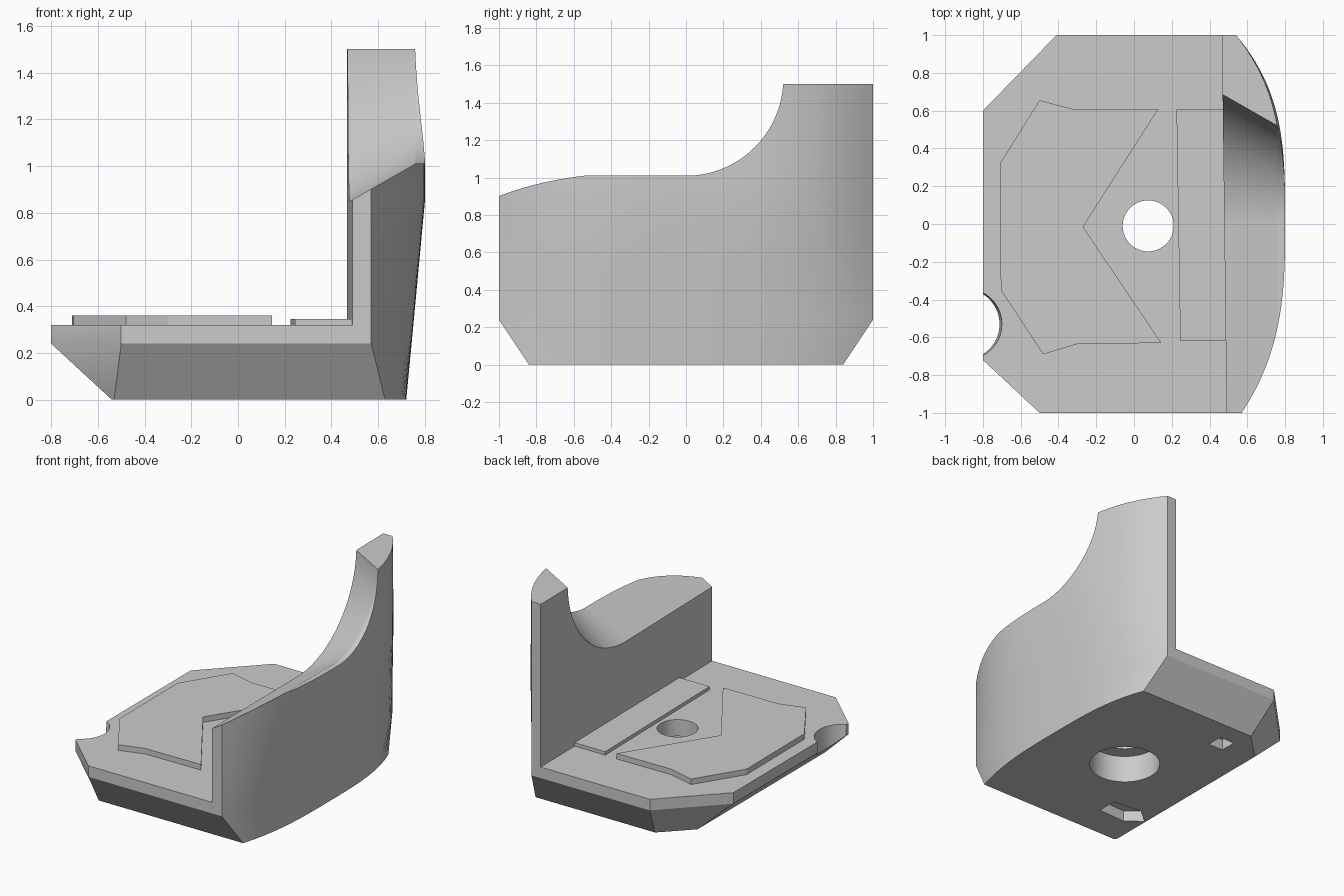
import bpy
import bmesh
import math
from mathutils import Vector

cube = bpy.data.objects.get("Cube")
if cube:
    bpy.data.objects.remove(cube, do_unlink=True)

grey = bpy.data.materials.new("plain grey")
grey.use_nodes = True
colour = (0.6, 0.6, 0.6, 1)
grey.diffuse_color = colour
grey.node_tree.nodes["Principled BSDF"].inputs["Base Color"].default_value = colour


def loft(name, rings):
    """Closed solid through rings that all have the same number of points."""
    bm = bmesh.new()
    loops = [[bm.verts.new(p) for p in ring] for ring in rings]
    count = len(loops[0])
    for low, high in zip(loops, loops[1:]):
        for i in range(count):
            j = (i + 1) % count
            bm.faces.new((low[i], low[j], high[j], high[i]))
    bm.faces.new(loops[0][::-1])
    bm.faces.new(loops[-1])
    bmesh.ops.recalc_face_normals(bm, faces=bm.faces[:])
    mesh = bpy.data.meshes.new(name)
    bm.to_mesh(mesh)
    bm.free()
    mesh.materials.append(grey)
    obj = bpy.data.objects.new(name, mesh)
    bpy.context.collection.objects.link(obj)
    return obj


def prism(name, points, z0, z1):
    return loft(name, [[(x, y, z) for x, y in points] for z in (z0, z1)])


def tube(name, x, y, r0, r1, z0, z1, sides=64):
    angles = [2 * math.pi * i / sides for i in range(sides)]
    return loft(name, [[(x + r * math.cos(a), y + r * math.sin(a), z) for a in angles]
                       for r, z in ((r0, z0), (r1, z1))])


def select_only(obj):
    bpy.ops.object.select_all(action='DESELECT')
    obj.select_set(True)
    bpy.context.view_layer.objects.active = obj


def cut(obj, cutter):
    cutter.hide_render = True
    mod = obj.modifiers.new("cut", 'BOOLEAN')
    mod.operation = 'DIFFERENCE'
    mod.solver = 'EXACT'
    mod.object = cutter
    select_only(obj)
    bpy.ops.object.modifier_apply(modifier=mod.name)
    bpy.data.objects.remove(cutter, do_unlink=True)


# Body outline at one height: bulging outer side, chamfered lower edge
TOP_CORNERS = [(-0.41, 1), (-0.8, 0.6), (-0.8, -0.72), (-0.5, -1)]
LOW_CORNERS = [(-0.34, 0.84), (-0.54, 0.64), (-0.54, -0.82), (-0.53, -0.84)]


def body_ring(z, lean, steps=32):
    k = min(z / 0.24, 1)
    end = 0.84 + 0.16 * k
    ring = []
    for i in range(steps + 1):
        y = end * (2 * i / steps - 1)
        edge, power = (0.57, 2.9) if y < 0 else (0.54, 3.3)
        ring.append((lean - (lean - edge) * abs(y) ** power, y, z))
    for low, top in zip(LOW_CORNERS, TOP_CORNERS):
        x, y = Vector(low).lerp(Vector(top), k)
        ring.append((x, y, z))
    return ring


body = loft("base_and_side_wall", [body_ring(z, lean) for z, lean in (
    (0, 0.72), (0.24, 0.743), (0.55, 0.772), (0.85, 0.8), (1.03, 0.8), (1.5, 0.787))])

# Open space above the base, beside the wall
cut(body, prism("inner_space", [(-2, -2), (0.503, -2), (0.453, 2), (-2, 2)], 0.32, 2))


# Sloping wall top that sweeps up to the tall back corner
def sweep_ring(x, r, steps=40):
    arc = [math.pi / 2 * i / steps for i in range(steps + 1)]
    ring = [(x, -1.5, 1.53 - r)]
    ring += [(x, r * math.sin(a), 1.53 - r * math.cos(a)) for a in arc]
    return ring + [(x, r, 1.8), (x, -1.5, 1.8)]


cut(body, loft("wall_top_cut", [sweep_ring(x, 0.52 + 0.571 * max(0.76 - x, 0))
                                for x in (0.3, 0.76, 1.1)]))

# Stepped centre hole and edge notch
cut(body, tube("wide_bore", 0.075, -0.01, 0.24, 0.24, -0.1, 0.2))
cut(body, tube("centre_hole", 0.075, -0.01, 0.135, 0.135, 0.1, 0.5))
cut(body, tube("edge_notch", -0.887, -0.53, 0.155, 0.19, -0.1, 0.35))

# Shallow pockets under the base
cut(body, prism("square_pocket", [(-0.31, 0.57), (-0.19, 0.57),
                                  (-0.19, 0.69), (-0.31, 0.69)], -0.1, 0.08))
cut(body, prism("pointer_pocket", [(-0.2, -0.6), (-0.2, -0.45), (-0.42, -0.43),
                                   (-0.53, -0.52), (-0.42, -0.61)], -0.1, 0.08))
select_only(body)
bpy.ops.object.shade_smooth_by_angle(angle=math.radians(28))

# Raised plates on the base
prism("notched_plate", [(-0.5, 0.655), (-0.71, 0.32), (-0.705, -0.35), (-0.48, -0.69),
                        (-0.3, -0.635), (0.145, -0.63), (-0.27, -0.015),
                        (0.13, 0.61), (-0.31, 0.605)], 0.31, 0.36)
prism("strip_plate", [(0.225, 0.605), (0.245, -0.62), (0.495, -0.62),
                      (0.48, 0.605)], 0.31, 0.345)
